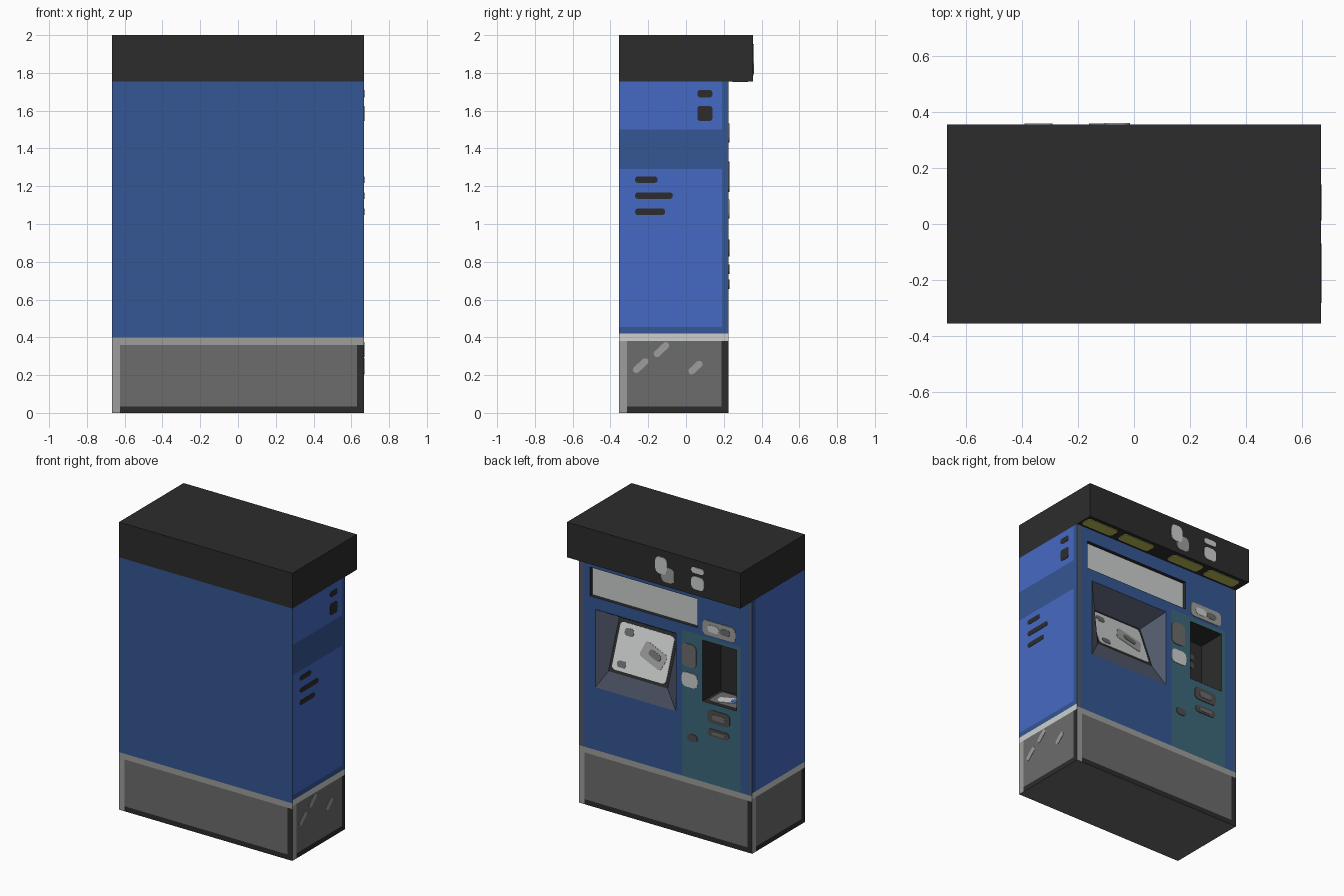
import bpy, bmesh, math
from mathutils import Vector as V

if "Cube" in bpy.data.objects:
    bpy.data.objects.remove(bpy.data.objects["Cube"])

# Palette (sRGB 0-255, converted to linear)
PALETTE = {
    "black": (44, 44, 44), "blue": (53, 86, 147), "bright_blue": (69, 105, 195),
    "mid_grey": (108, 108, 108), "light_grey": (158, 158, 156), "pale_grey": (204, 208, 206),
    "teal": (60, 104, 122), "slate": (80, 88, 106), "olive_yellow": (190, 192, 90),
    "dark_grey": (78, 78, 80)}
IDX = {n: i for i, n in enumerate(PALETTE)}
MATS = []
for n, c in PALETTE.items():
    m = bpy.data.materials.new(n)
    m.diffuse_color = [((k / 255 + .055) / 1.055) ** 2.4 for k in c] + [1]
    m.use_nodes = True
    m.node_tree.nodes["Principled BSDF"].inputs["Base Color"].default_value = m.diffuse_color
    MATS.append(m)

X, YF, YB, Z = .667, -.355, .225, V((0, 0, 1))
# Flat frames: origin, across axis, up axis (outward normal = across x up)
FRONT = (V((0, YF, 0)), V((1, 0, 0)), Z)
BACK = (V((0, YB, 0)), V((-1, 0, 0)), Z)
RIGHT = (V((X, 0, 0)), V((0, 1, 0)), Z)
LEFT = (V((-X, 0, 0)), V((0, -1, 0)), Z)
ROOF_BACK = (V((0, .355, 0)), V((-1, 0, 0)), Z)
ROOF_UNDER = (V((0, 0, 1.755)), V((1, 0, 0)), V((0, -1, 0)))


def finish(name, bm):
    me = bpy.data.meshes.new(name)
    bm.to_mesh(me)
    bm.free()
    for m in MATS:
        me.materials.append(m)
    ob = bpy.data.objects.new(name, me)
    bpy.context.collection.objects.link(ob)
    return ob


def quad(bm, pts, mat):
    f = bm.faces.new([bm.verts.new(p) for p in pts])
    f.material_index = IDX[mat]


def wall(bm, frame, us, vs, rule):
    """Grid of faces on a frame; rule(a, b) gives a colour, or None for a hole."""
    o, u, v = frame
    us, vs = sorted(us), sorted(vs)
    for a0, a1 in zip(us, us[1:]):
        for b0, b1 in zip(vs, vs[1:]):
            mat = rule((a0 + a1) / 2, (b0 + b1) / 2)
            if mat:
                quad(bm, [o + u * a + v * b for a, b in
                          ((a0, b0), (a1, b0), (a1, b1), (a0, b1))], mat)


def recess(bm, hole, inner, wall_mat, back_mat):
    """Walls and back of an opening; inner = (a0, a1, b0, b1, depth low, depth high)."""
    o, u, v = BACK
    a0, a1, b0, b1 = hole
    c0, c1, d0, d1, lo, hi = inner
    n = u.cross(v)
    O = [o + u * a + v * b for a, b in ((a0, b0), (a1, b0), (a1, b1), (a0, b1))]
    I = [o + u * a + v * b - n * d for a, b, d in
         ((c0, d0, lo), (c1, d0, lo), (c1, d1, hi), (c0, d1, hi))]
    for i in range(4):
        j = (i + 1) % 4
        quad(bm, [O[i], O[j], I[j], I[i]], wall_mat)
    quad(bm, I, back_mat)


def plate(name, frame, a, b, hw, hh, mat, r=.02, lift=.004, rot=0):
    """Thin rounded plate lying on a frame."""
    o, u, v = frame
    n = u.cross(v)
    r = min(r, hw, hh)
    cr, sr = math.cos(rot), math.sin(rot)
    bm = bmesh.new()
    ring = []
    for k, (sx, sy) in enumerate(((1, 1), (-1, 1), (-1, -1), (1, -1))):
        for s in range(4):
            t = math.pi / 2 * (k + s / 3)
            p = sx * (hw - r) + r * math.cos(t) * .999
            q = sy * (hh - r) + r * math.sin(t) * .999
            ring.append(o + u * (a + p * cr - q * sr) + v * (b + p * sr + q * cr))
    low = [bm.verts.new(p) for p in ring]
    top = [bm.verts.new(p + n * lift) for p in ring]
    bm.faces.new(top)
    for i in range(16):
        j = (i + 1) % 16
        bm.faces.new((low[i], low[j], top[j], top[i]))
    for f in bm.faces:
        f.material_index = IDX[mat]
    return finish(name, bm)


# Base plinth: light left and top borders, dark right and bottom borders
bm = bmesh.new()
for frame, a0, a1, top in ((FRONT, -X, X, .36), (BACK, -X, X, .36),
                           (RIGHT, YF, YB, .38), (LEFT, -YB, -YF, .38)):
    def base_rule(a, b):
        if b > top:
            return "pale_grey" if top > .37 else "light_grey"
        if a < a0 + .04:
            return "light_grey"
        return "black" if a > a1 - .035 or b < .035 else "mid_grey"
    wall(bm, frame, [a0, a0 + .043, a1 - .037, a1], [0, .035, top, .4], base_rule)
quad(bm, [(-X, YF, 0), (-X, YB, 0), (X, YB, 0), (X, YF, 0)], "mid_grey")
finish("base_plinth", bm)

# Cabinet with openings in the control face (a = -x there)
SIGN = (-.58, .245, 1.46, 1.66)
SCREEN = (-.54, .08, .835, 1.377)
TRAY = (.286, .547, .96, 1.384)


def control_rule(a, b):
    for h in (SIGN, SCREEN, TRAY):
        if h[0] < a < h[1] and h[2] < b < h[3]:
            return None
    if a < -.635 or a > .645:
        return "slate"
    return "teal" if .125 < a < .577 and b < 1.415 else "blue"


def right_rule(a, b):
    if b < .42:
        return "pale_grey"
    return "bright_blue" if a < .19 and (.455 < b < 1.29 or b > 1.5) else "blue"


def left_rule(a, b):
    if b < .42:
        return "pale_grey"
    return "bright_blue" if a > -.19 else "blue"


bm = bmesh.new()
wall(bm, FRONT, [-X, X], [.4, 1.755], lambda a, b: "blue")
wall(bm, BACK, [-X, -.635, .125, .577, .645, X, *SIGN[:2], *SCREEN[:2], *TRAY[:2]],
     [.4, 1.415, 1.755, *SIGN[2:], *SCREEN[2:], *TRAY[2:]], control_rule)
wall(bm, RIGHT, [YF, .19, YB], [.4, .42, .455, 1.29, 1.5, 1.755], right_rule)
wall(bm, LEFT, [-YB, -.19, -YF], [.4, .42, 1.755], left_rule)
recess(bm, SIGN, (*SIGN, .025, .025), "black", "pale_grey")
recess(bm, SCREEN, (-.464, -.008, .955, 1.285, .035, .155), "slate", "black")
recess(bm, TRAY, (*TRAY, .2, .2), "black", "black")
finish("cabinet", bm)

# Overhanging roof
bpy.ops.mesh.primitive_cube_add(size=1, location=(0, 0, 1.8775))
roof = bpy.context.object
roof.name = "roof"
roof.scale = (2 * X, .71, .245)
roof.data.materials.append(MATS[IDX["black"]])

# Lamps under the overhang
for i, x in enumerate((.527, .223, -.19, -.493)):
    plate(f"roof_lamp_{i}", ROOF_UNDER, x, -.287, .125, .042, "olive_yellow")

# Patches on the roof fascia
for i, (a, b, hw, hh, m, lift) in enumerate((
        (.11, 1.838, .05, .052, "light_grey", .003), (.06, 1.894, .045, .058, "pale_grey", .005),
        (.34, 1.93, .05, .02, "pale_grey", .004), (.34, 1.843, .05, .045, "pale_grey", .004))):
    plate(f"fascia_patch_{i}", ROOF_BACK, a, b, hw, hh, m, .03, lift)

# Tilted screen and its drawings
up = V((0, -.12, .33)).normalized()
SCREEN_FRAME = (V((.236, YB - .095, 1.12)), V((-1, 0, 0)), up)
plate("screen_glass", SCREEN_FRAME, 0, 0, .208, .155, "pale_grey", .025, .003)
for i, (a, b, hw, hh, m, rot, lift) in enumerate((
        (-.13, .1, .035, .025, "mid_grey", 0, .005), (-.14, -.11, .035, .022, "mid_grey", 0, .005),
        (.08, .0, .095, .055, "light_grey", -.35, .005), (.09, .005, .05, .022, "mid_grey", -.35, .007))):
    plate(f"screen_drawing_{i}", SCREEN_FRAME, a, b, hw, hh, m, .02, lift, rot)

# Control fittings: across, height, half width, half height, colour, lift
for name, a, b, hw, hh, m, lift in (
        ("card_reader", .413, 1.482, .127, .05, "light_grey", .004),
        ("card_reader_slot", .37, 1.482, .045, .025, "pale_grey", .006),
        ("card_reader_light", .46, 1.482, .04, .022, "mid_grey", .006),
        ("keypad", .183, 1.25, .055, .08, "mid_grey", .004),
        ("label_plate", .187, 1.08, .06, .05, "pale_grey", .004),
        ("note_slot", .409, .872, .088, .045, "dark_grey", .004),
        ("note_slot_centre", .409, .872, .05, .02, "mid_grey", .006),
        ("receipt_slot", .409, .76, .083, .026, "dark_grey", .004),
        ("receipt_slot_centre", .409, .76, .05, .012, "mid_grey", .006),
        ("lock", .206, .682, .04, .025, "dark_grey", .004)):
    plate(name, BACK, a, b, hw, hh, m, .03, lift)

# Tray buttons and contents
TRAY_BACK = (V((0, YB - .2, 0)), V((-1, 0, 0)), Z)
TRAY_FLOOR = (V((0, 0, .96)), V((1, 0, 0)), V((0, 1, 0)))
for i, b in enumerate((1.27, 1.21)):
    plate(f"tray_button_{i}", TRAY_BACK, .46, b, .022, .02, "dark_grey")
plate("tray_mat", TRAY_FLOOR, -.417, .125, .105, .075, "mid_grey", .02, .003)
plate("tray_ticket", TRAY_FLOOR, -.42, .13, .07, .035, "pale_grey", .02, .006, .4)
plate("tray_token", TRAY_FLOOR, -.46, .12, .025, .025, "bright_blue", .025, .008)

# Vents on the right side
for i, (y, z, hw, hh) in enumerate(((.1, 1.69, .04, .02), (.1, 1.585, .04, .04),
                                    (-.21, 1.235, .06, .017), (-.17, 1.15, .1, .017),
                                    (-.19, 1.065, .08, .017))):
    plate(f"side_vent_{i}", RIGHT, y, z, hw, hh, "black", .015, .002)

# Scuffs on the right of the base
for i, (y, z, hw) in enumerate(((-.13, .335, .05), (-.24, .25, .05), (.05, .24, .045))):
    plate(f"base_scuff_{i}", RIGHT, y, z, hw, .018, "light_grey", .018, .002, .75)
